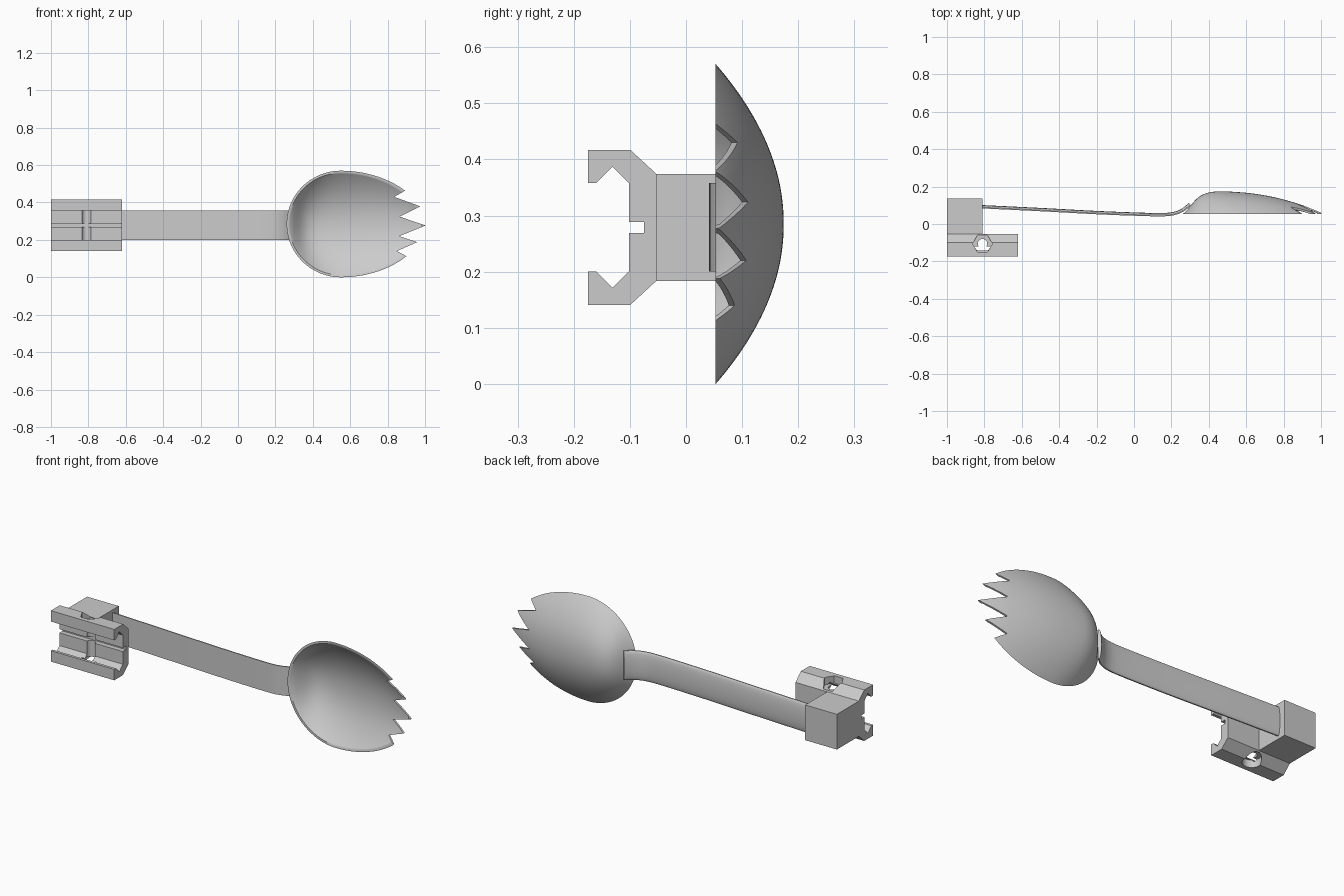
import bpy, bmesh, math
from mathutils import Vector

if "Cube" in bpy.data.objects:
    bpy.data.objects.remove(bpy.data.objects["Cube"])

ZC = 0.279      # mirror height of the handle and clamp
RIM_Y = 0.053   # plane of the bowl rim


def finish(name, bm, smooth=None):
    bmesh.ops.recalc_face_normals(bm, faces=bm.faces[:])
    me = bpy.data.meshes.new(name)
    bm.to_mesh(me)
    bm.free()
    ob = bpy.data.objects.new(name, me)
    bpy.context.collection.objects.link(ob)
    if smooth:
        shade(ob, smooth)
    return ob


def activate(ob):
    bpy.ops.object.select_all(action='DESELECT')
    ob.select_set(True)
    bpy.context.view_layer.objects.active = ob


def shade(ob, degrees):
    activate(ob)
    bpy.ops.object.shade_smooth_by_angle(angle=math.radians(degrees))


def loft(name, rings, smooth=None):
    """Closed solid through equal-length rings of points, with flat caps."""
    bm = bmesh.new()
    rows = [[bm.verts.new(p) for p in r] for r in rings]
    n = len(rows[0])
    for a, b in zip(rows, rows[1:]):
        for i in range(n):
            bm.faces.new((a[i], a[(i + 1) % n], b[(i + 1) % n], b[i]))
    bm.faces.new(rows[0])
    bm.faces.new(rows[-1])
    return finish(name, bm, smooth)


def post(name, x, y, r, z0, z1, sides):
    ring = [(x + r * math.cos(2 * math.pi * i / sides),
             y + r * math.sin(2 * math.pi * i / sides)) for i in range(sides)]
    return loft(name, [[(px, py, z) for px, py in ring] for z in (z0, z1)])


def cut(ob, cutter):
    cutter.hide_render = True
    mod = ob.modifiers.new("cut", 'BOOLEAN')
    mod.operation, mod.solver, mod.object = 'DIFFERENCE', 'EXACT', cutter
    activate(ob)
    bpy.ops.object.modifier_apply(modifier=mod.name)
    bpy.data.objects.remove(cutter)


# Rail clamp: half profile (y, height above the middle), mirrored
half = [(-0.075, 0.010), (-0.102, 0.010), (-0.102, 0.079), (-0.131, 0.108),
        (-0.160, 0.079), (-0.175, 0.079), (-0.175, 0.138), (-0.099, 0.138), (-0.053, 0.0955)]
profile = half + [(y, -d) for y, d in reversed(half)]
clamp = loft("rail_clamp", [[(x, y, ZC + d) for y, d in profile] for x in (-1.0, -0.62)])

# Bolt hole, hexagonal nut pocket above, round head pocket below
cut(clamp, post("bolt_hole", -0.81, -0.105, 0.025, 0.0, 0.6, 32))
cut(clamp, post("nut_pocket", -0.81, -0.105, 0.053, 0.377, 0.6, 6))
cut(clamp, post("head_pocket", -0.81, -0.105, 0.046, 0.0, 0.181, 32))
shade(clamp, 25)

# Block joining the clamp to the handle
sq = [(-0.053, -0.0955), (0.135, -0.0955), (0.135, 0.0955), (-0.053, 0.0955)]
loft("mount_block", [[(x, y, ZC + d) for y, d in sq] for x in (-1.0, -0.81)])


def spline(pts, x):
    """Smooth curve through (x, value) points."""
    x = min(max(x, pts[0][0]), pts[-1][0])
    i = next(k for k in range(len(pts) - 1) if x <= pts[k + 1][0])

    def slope(k):
        a, b = pts[max(k - 1, 0)], pts[min(k + 1, len(pts) - 1)]
        return (b[1] - a[1]) / (b[0] - a[0])
    (x0, y0), (x1, y1) = pts[i], pts[i + 1]
    w = x1 - x0
    t = (x - x0) / w
    return (y0 * (2 * t**3 - 3 * t**2 + 1) + slope(i) * w * (t**3 - 2 * t**2 + t)
            + y1 * (3 * t**2 - 2 * t**3) + slope(i + 1) * w * (t**3 - t**2))


# Handle: flat front, crowned back, curling up onto the back of the bowl
path = [(-0.83, 0.084), (-0.5, 0.068), (-0.2, 0.052), (0.0, 0.044), (0.12, 0.041),
        (0.19, 0.043), (0.235, 0.053), (0.27, 0.070), (0.305, 0.099)]
section = [(-0.079, 0.0), (0.079, 0.0), (0.079, 0.006)]
section += [(0.079 * math.cos(a), 0.006 + 0.012 * math.sin(a))
            for a in (math.pi * k / 14 for k in range(1, 14))] + [(-0.079, 0.006)]
rings = []
for k in range(49):
    t = k / 48
    x = -0.83 + 1.135 * (1 - (1 - t) ** 1.6)
    e = 0.004
    tan = Vector((2 * e, spline(path, x + e) - spline(path, x - e))).normalized()
    if k == 48:
        tan = Vector((0.77, 0.64))
    y = spline(path, x)
    rings.append([(x - tan.y * h, y + tan.x * h, ZC + w) for w, h in section])
loft("handle", rings, 35)

# Bowl: egg-shaped outline, depth varying along its length
BX, BZ = 0.55, 0.285
depth = [(0.26, 0.0), (0.28, 0.017), (0.30, 0.042), (0.33, 0.077), (0.36, 0.100),
         (0.40, 0.115), (0.45, 0.121), (0.55, 0.118), (0.65, 0.108), (0.75, 0.090),
         (0.85, 0.064), (0.92, 0.040), (1.01, 0.003)]


def half_width(x):
    q = (x - BX) / (0.29 if x < BX else 0.455)
    return BZ * max(1 - q * q, 0) ** (0.5 if x < BX else 0.56)


def bowl_point(ang, s):
    c, sn = math.cos(ang), math.sin(ang)
    ox = BX + c * (0.29 if c < 0 else 0.455)
    oz = math.copysign(half_width(ox), sn)
    x, z = BX + s * (ox - BX), s * oz
    t = min(abs(z) / max(half_width(x), 1e-5), 1)
    h = 0 if s == 1 else spline(depth, x) * (1 - t ** 2.1)
    return Vector((x, RIM_Y + h, BZ + z))


SEG, RINGS = 96, 28
bm = bmesh.new()
shells = []
for kxz, ky in ((1, 1), (0.957, 0.89)):
    place = lambda p: (BX + (p.x - BX) * kxz, RIM_Y + (p.y - RIM_Y) * ky, BZ + (p.z - BZ) * kxz)
    rows = [[bm.verts.new(place(bowl_point(2 * math.pi * i / SEG, 1 - (1 - r / RINGS) ** 1.3)))
             for i in range(SEG)] for r in range(1, RINGS + 1)]
    mid = bm.verts.new(place(bowl_point(0, 0)))
    for i in range(SEG):
        j = (i + 1) % SEG
        bm.faces.new((mid, rows[0][i], rows[0][j]))
        for a, b in zip(rows, rows[1:]):
            bm.faces.new((a[i], b[i], b[j], a[j]))
    shells.append(rows[-1])
for i in range(SEG):
    j = (i + 1) % SEG
    bm.faces.new((shells[0][i], shells[0][j], shells[1][j], shells[1][i]))
bowl = finish("fork_bowl", bm)

# Zigzag cutter shaping the tines
zigzag = [(0.94, 0.490), (0.835, 0.430), (0.975, 0.379), (0.865, 0.324), (1.003, 0.277),
          (0.863, 0.220), (0.958, 0.188), (0.850, 0.140), (0.94, 0.092), (1.2, 0.0), (1.2, 0.58)]
cut(bowl, loft("tine_cutter", [[(x, y, z) for x, z in zigzag] for y in (-0.1, 0.3)]))
shade(bowl, 40)
